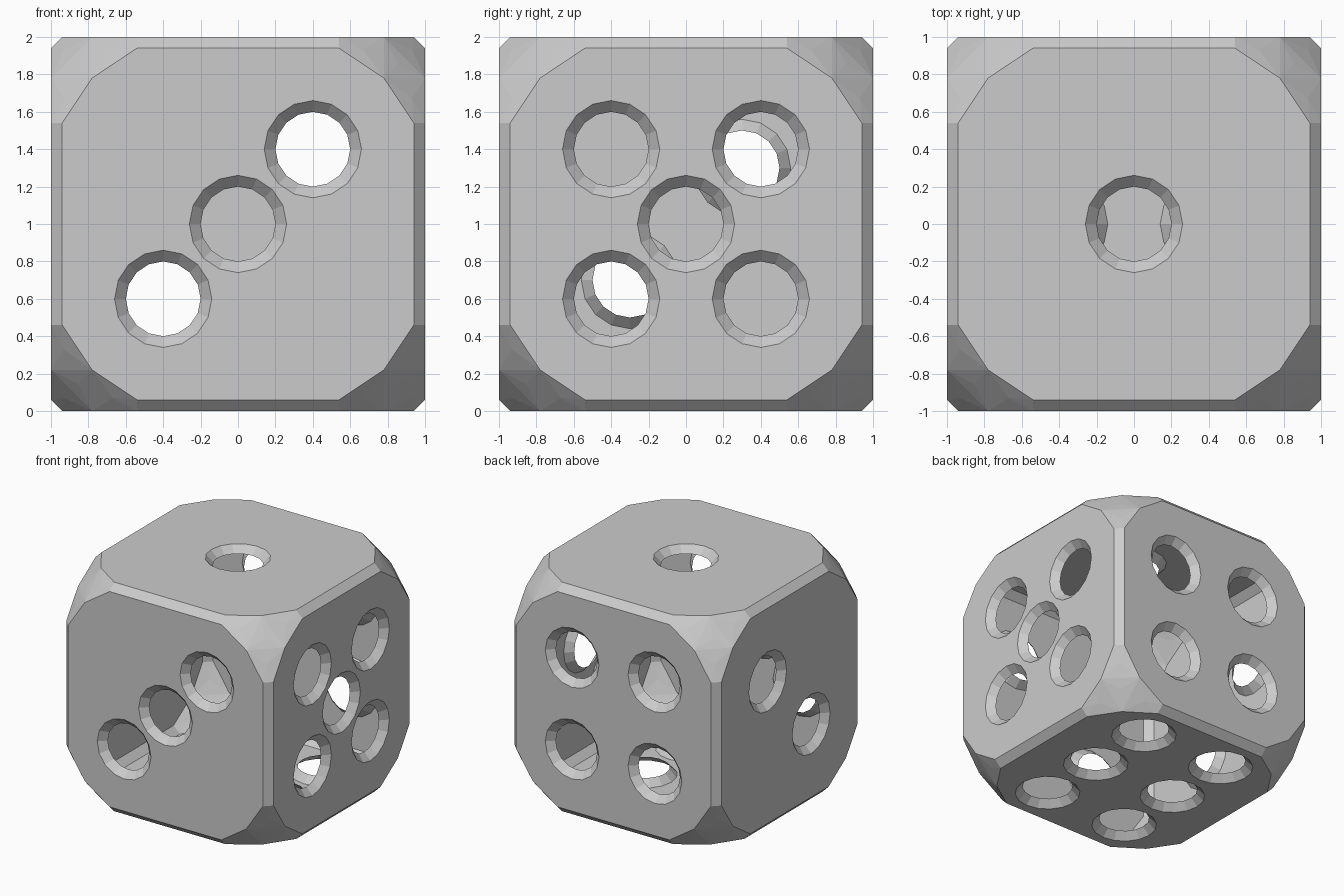
import bpy, bmesh, math
from itertools import product
from mathutils import Vector

if "Cube" in bpy.data.objects:
    bpy.data.objects.remove(bpy.data.objects["Cube"])

SIDES, R_OUT, R_IN, DEPTH = 16, 0.26, 0.20, 0.06
a = 0.4
four = [(-a, -a), (-a, a), (a, -a), (a, a)]
# (axis, side, pip centres on the other two axes in x, y, z order)
FACES = [
    (1, -1, [(-a, -a), (0, 0), (a, a)]),                  # front: three
    (1, 1, four),                                         # back: four
    (0, 1, four + [(0, 0)]),                              # right: five
    (0, -1, [(0.3, 0.3), (-0.3, -0.3)]),                  # left: two
    (2, 1, [(0, 0)]),                                     # top: one
    (2, -1, [(x, y) for x in (-a, a) for y in (-0.6, 0, 0.6)]),  # bottom: six
]


def on_axis(axis, w, u, v):
    """Point with w along the axis and u, v along the other two."""
    p = [u, v]
    p.insert(axis, w)
    return Vector(p)


bm = bmesh.new()

# Body: chamfered cube with faceted round corners, as a convex hull
for s in product((-1, 1), repeat=3):
    pts = [Vector((0.855, 0.855, 0.855))]
    for ax in range(3):
        pts += [on_axis(ax, 1, u, v) for u, v in ((0.94, 0.54), (0.78, 0.78), (0.54, 0.94))]
        pts.append(on_axis(ax, 0.67, 0.93, 0.93))
    for p in pts:
        bm.verts.new([c * k for c, k in zip(p, s)])
bmesh.ops.convex_hull(bm, input=bm.verts[:])


def on_plane(verts, axis, side):
    return all(abs(v.co[axis] - side) < 1e-4 for v in verts)


# Remove the six flat faces so they can be refilled with pip openings
flat = [f for f in bm.faces if any(on_plane(f.verts, ax, sd) for ax, sd, _ in FACES)]
bmesh.ops.delete(bm, geom=flat, context='FACES')

for axis, side, pips in FACES:
    edges = [e for e in bm.edges if e.is_boundary and on_plane(e.verts, axis, side)]
    funnels = []
    for u, v in pips:
        def ring(r, w):
            return [bm.verts.new(on_axis(axis, w,
                                         u + r * math.cos(2 * math.pi * i / SIDES),
                                         v + r * math.sin(2 * math.pi * i / SIDES)))
                    for i in range(SIDES)]
        outer, inner = ring(R_OUT, side), ring(R_IN, side * (1 - DEPTH))
        edges += [bm.edges.new((outer[i], outer[(i + 1) % SIDES])) for i in range(SIDES)]
        funnels.append((outer, inner))
    # Flat face with holes
    bmesh.ops.triangle_fill(bm, edges=edges, use_beauty=True,
                            normal=on_axis(axis, side, 0, 0))
    # Pip funnels leading into the hollow inside
    for outer, inner in funnels:
        for i in range(SIDES):
            j = (i + 1) % SIDES
            bm.faces.new((outer[i], outer[j], inner[j], inner[i]))

bmesh.ops.recalc_face_normals(bm, faces=bm.faces[:])
# Make sure the shell faces outward
top = max(bm.faces, key=lambda f: f.calc_center_median().z)
if top.normal.z < 0:
    bmesh.ops.reverse_faces(bm, faces=bm.faces[:])
bmesh.ops.translate(bm, verts=bm.verts[:], vec=(0, 0, 1))

mesh = bpy.data.meshes.new("die_shell")
bm.to_mesh(mesh)
bm.free()
die = bpy.data.objects.new("die_shell", mesh)
bpy.context.collection.objects.link(die)

grey = bpy.data.materials.new("light grey")
grey.diffuse_color = (0.6, 0.6, 0.6, 1)
grey.use_nodes = True
grey.node_tree.nodes["Principled BSDF"].inputs["Base Color"].default_value = grey.diffuse_color
mesh.materials.append(grey)
